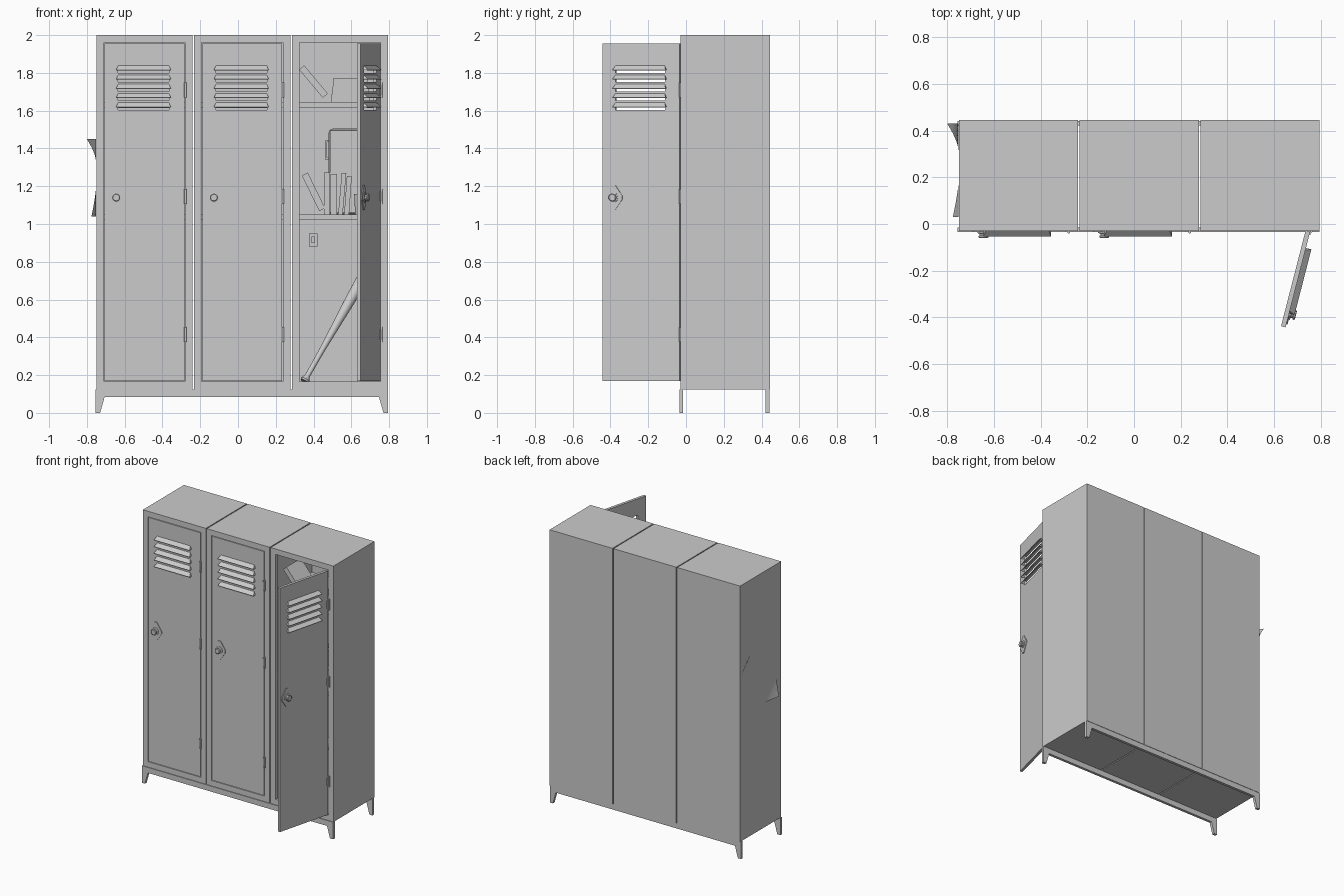
import bpy, bmesh, math
from math import copysign, radians
from mathutils import Matrix, Vector

if "Cube" in bpy.data.objects:
    bpy.data.objects.remove(bpy.data.objects["Cube"])

I = Matrix.Identity(4)


def finish(bm, name, mat=I, bevel=0, smooth=False):
    bmesh.ops.recalc_face_normals(bm, faces=bm.faces)
    me = bpy.data.meshes.new(name)
    bm.to_mesh(me)
    bm.free()
    me.transform(mat)
    ob = bpy.data.objects.new(name, me)
    bpy.context.collection.objects.link(ob)
    if bevel:
        m = ob.modifiers.new("bevel", 'BEVEL')
        m.width, m.segments = bevel, 2
    if smooth:
        bpy.ops.object.select_all(action='DESELECT')
        ob.select_set(True)
        bpy.context.view_layer.objects.active = ob
        bpy.ops.object.shade_smooth_by_angle(angle=radians(35))
    return ob


def boxes(name, items, mat=I, bevel=0):
    bm = bmesh.new()
    for lo, hi in items:
        lo, hi = Vector(lo), Vector(hi)
        d = hi - lo
        bmesh.ops.create_cube(bm, size=1, matrix=Matrix.Translation((lo + hi) / 2) @ Matrix.Diagonal((*d, 1)))
    return finish(bm, name, mat, bevel)


def prism(name, pts, y0, y1, mat=I, bevel=0):
    # outline in the xz plane pushed along y
    bm = bmesh.new()
    f = bm.faces.new([bm.verts.new((x, y0, z)) for x, z in pts])
    r = bmesh.ops.extrude_face_region(bm, geom=[f])
    bmesh.ops.translate(bm, vec=(0, y1 - y0, 0), verts=[v for v in r['geom'] if isinstance(v, bmesh.types.BMVert)])
    return finish(bm, name, mat, bevel)


def lathe(name, prof, mat=I, n=24):
    # profile of (radius, height) turned about z
    bm = bmesh.new()
    vs = [bm.verts.new((r, 0, h)) for r, h in prof]
    es = [bm.edges.new(p) for p in zip(vs, vs[1:])]
    bmesh.ops.spin(bm, geom=vs + es, cent=(0, 0, 0), axis=(0, 0, 1), angle=2 * math.pi, steps=n)
    bmesh.ops.remove_doubles(bm, verts=bm.verts, dist=1e-5)
    return finish(bm, name, mat, smooth=True)


# hollow cabinet with a front frame
def cabinet(name, cx):
    w, h, cz = 0.255, 0.9375, 1.0625
    bm = bmesh.new()
    bmesh.ops.create_cube(bm, size=1, matrix=Matrix.Translation((0, 0.2075, 0)) @ Matrix.Diagonal((2 * w, 0.475, 2 * h, 1)))
    f = min(bm.faces, key=lambda q: q.calc_center_median().y)
    for inset, y in ((0.04, -0.03), (0.04, -0.008), (0.012, -0.008), (0.012, 0.433)):
        f = bmesh.ops.extrude_discrete_faces(bm, faces=[f])['faces'][0]
        for v in f.verts:
            v.co = (copysign(w - inset, v.co.x), y, copysign(h - inset, v.co.z))
    return finish(bm, name, Matrix.Translation((cx, 0, cz)))


# door, local origin at its hinge edge, outer face at y = 0
def door(tag, cx, angle):
    M = Matrix.Translation((cx + 0.215, -0.03, 0)) @ Matrix.Rotation(radians(angle), 4, 'Z')
    tops = [1.838 - i * 0.049 for i in range(5)]
    panel = boxes(tag + "_door", [((-0.426, 0, 0.169), (-0.004, 0.02, 1.956))])
    cut = boxes("slot_cutter", [((-0.355, -0.05, t - 0.038), (-0.085, 0.05, t - 0.003)) for t in tops])
    cut.hide_render = True
    m = panel.modifiers.new("slots", 'BOOLEAN')
    m.object, m.operation, m.solver = cut, 'DIFFERENCE', 'EXACT'
    bpy.context.view_layer.objects.active = panel
    bpy.ops.object.modifier_apply(modifier=m.name)
    bpy.data.objects.remove(cut)
    panel.data.transform(M)
    # louvre hoods, open underneath
    bm = bmesh.new()
    for t in tops:
        a, b, c, d, e, g = [bm.verts.new(p) for p in (
            (-0.355, 0, t), (-0.085, 0, t), (-0.075, -0.024, t - 0.022), (-0.365, -0.024, t - 0.022),
            (-0.365, 0, t - 0.022), (-0.075, 0, t - 0.022))]
        for q in ((a, b, c, d), (a, d, e), (b, g, c)):
            bm.faces.new(q)
    louvre = finish(bm, tag + "_louvres", M)
    s = louvre.modifiers.new("thick", 'SOLIDIFY')
    s.thickness = 0.003
    # diamond lock plate and turning knob
    L = M @ Matrix.Translation((-0.365, 0, 1.14))
    k = [(0.048, 0.01), (0.01, 0.066)]
    pts = [k[0], k[1], (-0.01, 0.066), (-0.048, 0.01), (-0.048, -0.01), (-0.01, -0.066), (0.01, -0.066), (0.048, -0.01)]
    prism(tag + "_lock_plate", pts, -0.005, 0.0, L)
    lathe(tag + "_lock_knob", [(0, 0), (0.026, 0), (0.026, 0.009), (0.016, 0.011), (0.016, 0.018),
                               (0.021, 0.021), (0.021, 0.027), (0.017, 0.03), (0, 0.03)],
          L @ Matrix.Rotation(radians(90), 4, 'X'))
    # hinges
    for z in (1.71, 1.145, 0.415):
        boxes(tag + "_hinge_leaf", [((-0.016, -0.004, z - 0.027), (0, 0, z + 0.027))], M)
        lathe(tag + "_hinge_pin", [(0, -0.04), (0.006, -0.04), (0.006, 0.04), (0, 0.04)],
              M @ Matrix.Translation((0.001, -0.005, z)), 12)


for tag, cx, ang in (("left", -0.495, 0), ("middle", 0.0225, 0), ("right", 0.54, 75.6)):
    cabinet(tag + "_cabinet", cx)
    door(tag, cx, ang)
    # shelves
    for z in (1.02, 1.615):
        boxes(tag + "_shelf", [((cx - 0.243, 0.0, z), (cx + 0.243, 0.433, z + 0.03))])

# base rails with tapered feet
rail = [(-0.755, 0), (-0.73, 0), (-0.706, 0.085), (0.746, 0.085), (0.77, 0), (0.795, 0), (0.795, 0.125), (-0.755, 0.125)]
prism("front_base_rail", rail, -0.035, -0.015)
prism("rear_base_rail", rail, 0.422, 0.442)


# books: covers, spine and page block; standing upright, origin at bottom left
def book(x, z, t, h, y=0.06, d=0.17, tilt=0):
    M = Matrix.Translation((x, y, z)) @ Matrix.Rotation(radians(tilt), 4, 'Y')
    c = 0.004
    boxes("book", [((0, 0, 0), (c, d, h)), ((t - c, 0, 0), (t, d, h)), ((c, 0, 0), (t - c, c, h)),
                   ((c, c, 0.005), (t - c, d - 0.006, h - 0.005))], M)


book(0.43, 1.068, 0.035, 0.21, tilt=-26)
book(0.455, 1.05, 0.032, 0.222)
book(0.489, 1.05, 0.034, 0.215)
book(0.53, 1.05, 0.024, 0.222, tilt=5)
book(0.562, 1.05, 0.026, 0.205, tilt=4)
book(0.449, 1.668, 0.035, 0.195, tilt=-40)
for i in range(3):
    book(0.495 + 0.004 * i, 1.646 + 0.041 * (i + 1), 0.04, 0.2 - 0.008 * i, tilt=90)

# travel case behind the lower books
case = boxes("travel_case", [((0.48, 0.26, 1.05), (0.76, 0.41, 1.505))], bevel=0.022)
boxes("case_rim", [((0.486, 0.25, 1.06), (0.754, 0.26, 1.495))])
boxes("case_handle", [((0.462, 0.32, 1.34), (0.47, 0.35, 1.445)), ((0.47, 0.32, 1.34), (0.482, 0.35, 1.352)),
                      ((0.47, 0.32, 1.433), (0.482, 0.35, 1.445))])
# small cup on the shelf
lathe("cup", [(0, 0), (0.03, 0), (0.035, 0.11), (0.031, 0.11), (0.027, 0.006), (0, 0.006)],
      Matrix.Translation((0.65, 0.12, 1.05)))
# coat hook on the back wall
boxes("coat_hook", [((0.375, 0.423, 0.88), (0.42, 0.433, 0.95)), ((0.39, 0.375, 0.9), (0.405, 0.423, 0.912)),
                    ((0.39, 0.375, 0.912), (0.405, 0.385, 0.935))])
# leaning bat
a, b = Vector((0.35, 0.14, 0.165)), Vector((0.72, 0.36, 0.82))
q = (b - a).to_track_quat('Z', 'Y').to_matrix().to_4x4()
lathe("bat", [(0, 0), (0.022, 0.003), (0.026, 0.012), (0.02, 0.022), (0.0135, 0.035), (0.015, 0.2), (0.022, 0.38),
              (0.028, 0.52), (0.031, 0.68), (0.029, 0.76), (0.018, 0.78), (0, 0.784)], Matrix.Translation(a) @ q)

# poster with two lifting corners on the left side
bm = bmesh.new()
n = 20
grid = []
for i in range(n + 1):
    for j in range(n + 1):
        u, v = i / n, j / n
        up = max(0, (u + v - 1.72) / 0.28)
        dn = max(0, (0.36 - u - v) / 0.36)
        grid.append(bm.verts.new((-0.752 - 0.048 * up ** 1.5 - 0.024 * dn ** 1.3, 0.03 + 0.4 * u, 1.04 + 0.41 * v)))
for i in range(n):
    for j in range(n):
        k = i * (n + 1) + j
        bm.faces.new((grid[k], grid[k + 1], grid[k + n + 2], grid[k + n + 1]))
finish(bm, "side_poster", smooth=True)
